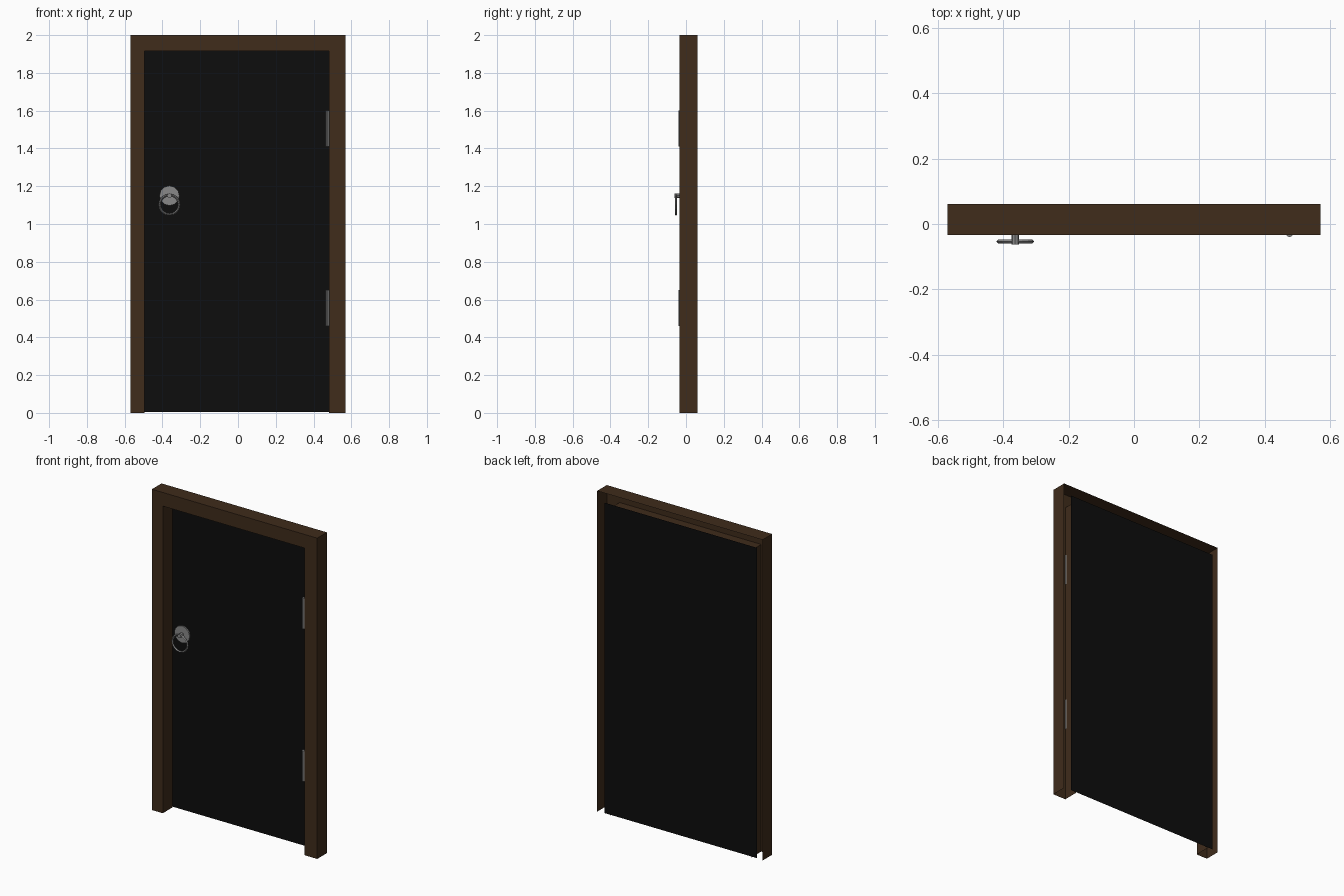
import bpy, bmesh, math

if "Cube" in bpy.data.objects:
    bpy.data.objects.remove(bpy.data.objects["Cube"])

def material(name, rgb):
    m = bpy.data.materials.new(name)
    m.diffuse_color = (*rgb, 1)
    m.use_nodes = True
    m.node_tree.nodes["Principled BSDF"].inputs["Base Color"].default_value = m.diffuse_color
    return m

WOOD = material("dark_wood", (0.05, 0.025, 0.011))
BLACK = material("black_paint", (0.004, 0.004, 0.004))
METAL = material("metal", (0.25, 0.25, 0.25))

FRONT, BACK = -0.034, 0.061

def mesh_object(name, bm, mat):
    me = bpy.data.meshes.new(name)
    bm.to_mesh(me)
    bm.free()
    ob = bpy.data.objects.new(name, me)
    bpy.context.collection.objects.link(ob)
    me.materials.append(mat)
    return ob

def cylinder(name, loc, r, depth, sides, along_y=False):
    bpy.ops.mesh.primitive_cylinder_add(vertices=sides, radius=r, depth=depth, location=loc,
                                        rotation=(math.pi / 2 if along_y else 0, 0, 0))
    ob = bpy.context.object
    ob.name = name
    ob.data.materials.append(METAL)
    return ob

# Frame: open-backed channel (outer side, front, inner reveal) around the doorway
bm = bmesh.new()
loops = []
for x0, x1, top, y in ((-0.57, 0.57, 2.0, BACK), (-0.57, 0.57, 2.0, FRONT),
                       (-0.495, 0.482, 1.915, FRONT), (-0.495, 0.482, 1.915, BACK)):
    loops.append([bm.verts.new((x, y, z)) for x, z in ((x0, 0), (x0, top), (x1, top), (x1, 0))])
for a, b in zip(loops, loops[1:]):
    for i in range(3):
        bm.faces.new((a[i], a[i + 1], b[i + 1], b[i]))
bmesh.ops.recalc_face_normals(bm, faces=bm.faces)
# make sure the front faces look outwards
if any(f.normal.y > 0.5 for f in bm.faces):
    bmesh.ops.reverse_faces(bm, faces=bm.faces)
mesh_object("door_frame", bm, WOOD)

# Door leaf: thin sheet at the back, overlapping the reveal
bm = bmesh.new()
bm.faces.new([bm.verts.new((x, BACK, z)) for x, z in
              ((-0.532, 0.005), (0.518, 0.005), (0.518, 1.94), (-0.532, 1.94))])
mesh_object("door_leaf", bm, BLACK)

# Hinge barrels
for name, z in (("lower_hinge", 0.555), ("upper_hinge", 1.505)):
    cylinder(name, (0.475, -0.029, z), 0.011, 0.19, 8)

# Ring handle: rosette, stud and ring
HX, HZ = -0.363, 1.15
cylinder("handle_rosette", (HX, -0.029, HZ), 0.053, 0.01, 12, True)
cylinder("handle_stud", (HX, -0.047, HZ), 0.012, 0.03, 8, True)
bpy.ops.mesh.primitive_torus_add(major_segments=16, minor_segments=4, major_radius=0.052,
                                 minor_radius=0.006, location=(HX, -0.053, 1.102),
                                 rotation=(math.pi / 2, 0, 0))
ring = bpy.context.object
ring.name = "handle_ring"
ring.data.materials.append(METAL)
